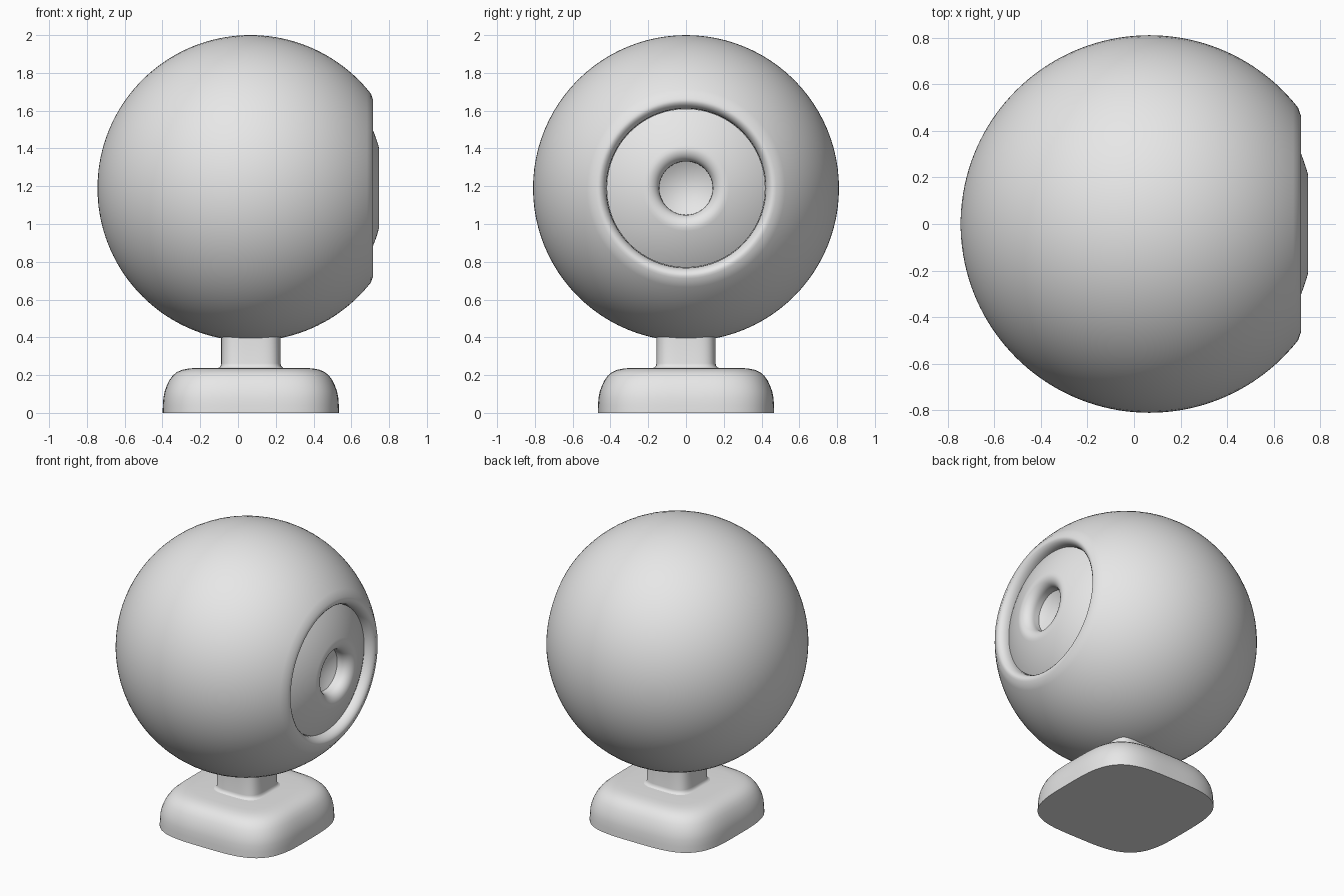
import bpy, bmesh, math

if "Cube" in bpy.data.objects:
    bpy.data.objects.remove(bpy.data.objects["Cube"])

grey = bpy.data.materials.new("plain grey")
grey.diffuse_color = (0.8, 0.8, 0.8, 1)
grey.use_nodes = True
grey.node_tree.nodes["Principled BSDF"].inputs["Base Color"].default_value = grey.diffuse_color

CX, CZ, R = 0.066, 1.19, 0.81   # ball centre and radius
N = 96


def skin(name, rings, cap_start=False, cap_end=False, angle=40):
    """Bridge a list of closed rings of points into one smooth object."""
    bm = bmesh.new()
    loops = [[bm.verts.new(p) for p in ring] for ring in rings]
    for a, b in zip(loops, loops[1:]):
        for i in range(len(a)):
            j = (i + 1) % len(a)
            bm.faces.new((a[i], a[j], b[j], b[i]))
    if cap_start:
        bm.faces.new(loops[0][::-1])
    if cap_end:
        bm.faces.new(loops[-1])
    bmesh.ops.remove_doubles(bm, verts=bm.verts, dist=1e-5)
    mesh = bpy.data.meshes.new(name)
    bm.to_mesh(mesh)
    bm.free()
    mesh.materials.append(grey)
    obj = bpy.data.objects.new(name, mesh)
    bpy.context.collection.objects.link(obj)
    bpy.ops.object.select_all(action='DESELECT')
    obj.select_set(True)
    bpy.context.view_layer.objects.active = obj
    bpy.ops.object.shade_smooth_by_angle(angle=math.radians(angle))
    return obj


def lathe_x(name, profile):
    """Turn (x, radius) points around the ball's x axis."""
    turn = [2 * math.pi * i / N for i in range(N)]
    return skin(name, [[(x, r * math.cos(t), CZ + r * math.sin(t)) for t in turn]
                       for x, r in profile])


def square_ring(half, z, power):
    """Soft-cornered square outline at height z."""
    ring = []
    for i in range(N):
        t = 2 * math.pi * i / N
        c, s = math.cos(t), math.sin(t)
        k = half / (abs(c) ** power + abs(s) ** power) ** (1 / power)
        ring.append((0.068 + k * c, k * s, z))
    return ring


def arc(cx, cr, rx, rr, a0, a1, steps):
    """Elliptical profile arc as (x, radius) points, angles in degrees."""
    pts = []
    for i in range(steps + 1):
        a = math.radians(a0 + (a1 - a0) * i / steps)
        pts.append((cx + rx * math.cos(a), max(cr + rr * math.sin(a), 0)))
    return pts


# Ball shell with a rolled rim around the eye opening
shell = arc(CX, 0, R, R, 180, 38, 60)
shell += [(0.711, 0.478), (0.716, 0.466), (0.713, 0.452), (0.703, 0.439),
          (0.688, 0.429), (0.668, 0.423), (0.64, 0.421)]
lathe_x("ball_shell", shell)

# Domed eye disc, rolling over into the central hole
dome = [(0.62, 0.42)]
for i in range(13):
    r = 0.42 - i * 0.0175
    dome.append((0.747 - 0.782 + math.sqrt(R * R - r * r), r))
dome += arc(0.687, 0.205, 0.06, 0.063, 0, -90, 10)[1:] + [(0.64, 0.141)]
lathe_x("eye_disc", dome)

# Shallow concave pupil at the bottom of the hole
lathe_x("pupil", [(0.61 + 0.04 * (r / 0.142) ** 2, r)
                  for r in [0.142 * i / 10 for i in range(10, -1, -1)]])

# Pillow-shaped foot, flat underneath
foot = [(0.467, 0), (0.466, 0.04), (0.463, 0.08), (0.456, 0.115), (0.445, 0.145),
        (0.432, 0.172), (0.415, 0.196), (0.393, 0.215), (0.365, 0.228),
        (0.33, 0.235), (0.29, 0.238), (0.15, 0.238)]
skin("foot", [square_ring(h, z, 3.6) for h, z in foot], True, True, 50)

# Square neck with a small fillet where it meets the foot
neck = [(0.18, 0.236), (0.168, 0.24), (0.16, 0.248), (0.157, 0.262), (0.157, 0.45)]
skin("neck", [square_ring(h, z, 4.0) for h, z in neck], False, True, 50)

# Consistent outward normals on the closed parts, away from the axis on the turned ones
for obj in bpy.data.objects:
    bm = bmesh.new()
    bm.from_mesh(obj.data)
    bmesh.ops.recalc_face_normals(bm, faces=bm.faces)
    if obj.name in ("eye_disc", "pupil"):
        bm.faces.ensure_lookup_table()
        if sum(f.normal.x * f.calc_area() for f in bm.faces) < 0:
            bmesh.ops.reverse_faces(bm, faces=bm.faces)
    bm.to_mesh(obj.data)
    bm.free()
